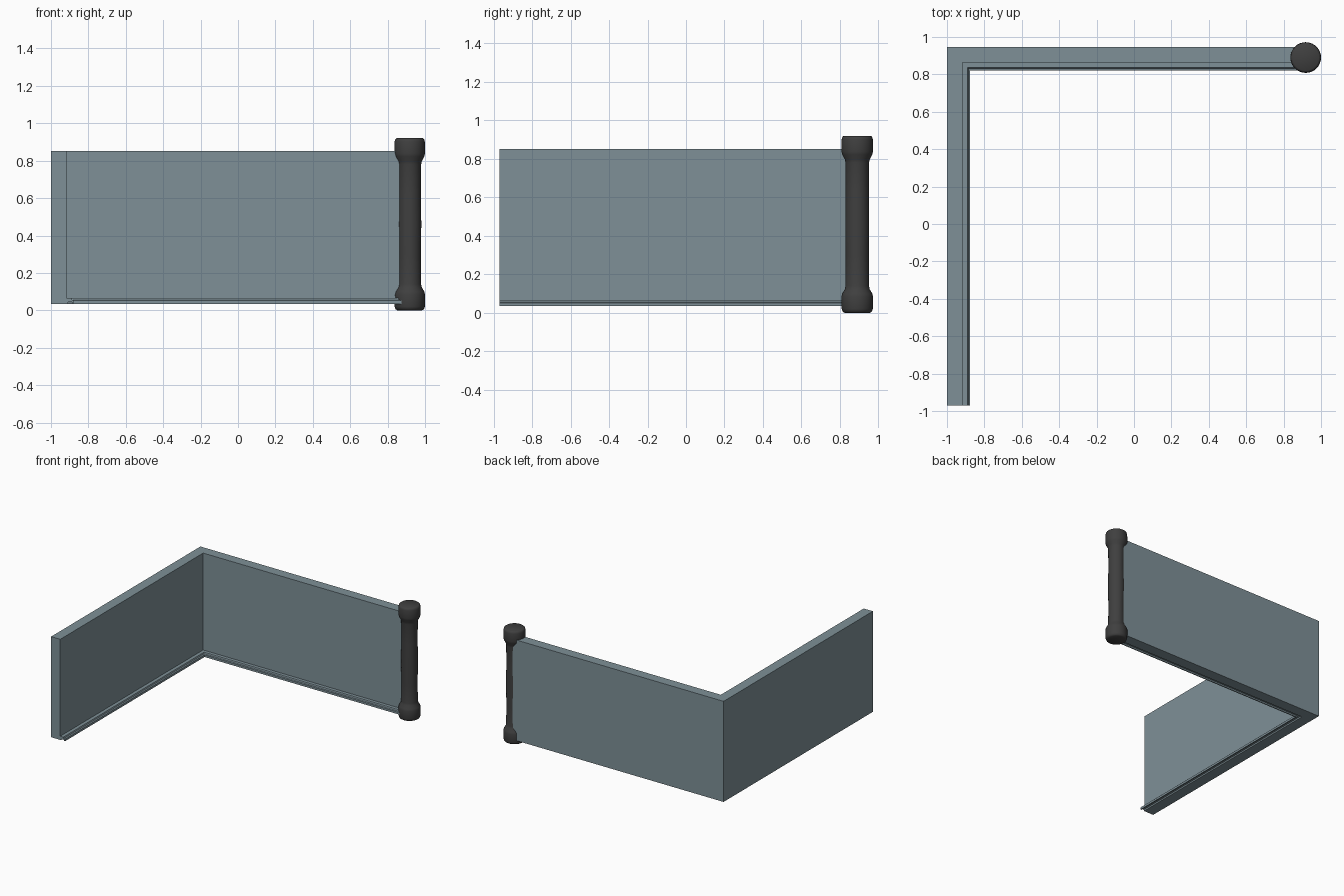
import bpy, bmesh, math

if "Cube" in bpy.data.objects:
    bpy.data.objects.remove(bpy.data.objects["Cube"])


def material(name, rgb):
    m = bpy.data.materials.new(name)
    m.diffuse_color = (*rgb, 1)
    m.use_nodes = True
    m.node_tree.nodes["Principled BSDF"].inputs["Base Color"].default_value = m.diffuse_color
    return m


def finish(name, bm, mat):
    bmesh.ops.recalc_face_normals(bm, faces=bm.faces)
    me = bpy.data.meshes.new(name)
    bm.to_mesh(me)
    bm.free()
    ob = bpy.data.objects.new(name, me)
    bpy.context.collection.objects.link(ob)
    me.materials.append(mat)
    return ob


wall_mat = material("wall_grey_blue", (0.21, 0.28, 0.31))
post_mat = material("post_dark", (0.05, 0.05, 0.05))

# L-shaped wall: section (distance from outer face, z) swept round a mitred corner,
# with a stepped ledge inside and a shallow groove underneath
section = [(0, 0.035), (0, 0.852), (0.082, 0.852), (0.082, 0.065),
           (0.11, 0.065), (0.114, 0.055), (0.124, 0.052), (0.124, 0.035),
           (0.116, 0.035), (0.113, 0.045), (0.092, 0.045), (0.089, 0.035)]
X0, Y0, Y1, END = -1.0, -0.97, 0.946, 0.917
bm = bmesh.new()
rings = [
    [bm.verts.new((X0 + d, Y0, z)) for d, z in section],
    [bm.verts.new((X0 + d, Y1 - d, z)) for d, z in section],
    [bm.verts.new((END, Y1 - d, z)) for d, z in section],
]
n = len(section)
for a, b in zip(rings, rings[1:]):
    for i in range(n):
        j = (i + 1) % n
        bm.faces.new((a[i], a[j], b[j], b[i]))
bm.faces.new(rings[0])
bm.faces.new(rings[-1])
finish("corner_wall", bm, wall_mat)

# Turned corner post: (radius, z) profile revolved
profile = [(0.066, 0), (0.076, 0.006), (0.081, 0.02), (0.082, 0.085), (0.078, 0.1),
           (0.065, 0.122), (0.061, 0.14), (0.060, 0.3), (0.062, 0.46), (0.060, 0.62),
           (0.061, 0.78), (0.065, 0.798), (0.078, 0.822), (0.082, 0.838),
           (0.081, 0.902), (0.077, 0.915), (0.070, 0.92)]
SIDES = 32
bm = bmesh.new()
rings = [[bm.verts.new((r * math.cos(k * math.tau / SIDES),
                        r * math.sin(k * math.tau / SIDES), z)) for k in range(SIDES)]
         for r, z in profile]
for a, b in zip(rings, rings[1:]):
    for k in range(SIDES):
        m = (k + 1) % SIDES
        bm.faces.new((a[k], a[m], b[m], b[k]))
bm.faces.new(rings[0])
bm.faces.new(rings[-1])
post = finish("corner_post", bm, post_mat)
post.location = (0.918, 0.89, 0)
bpy.context.view_layer.objects.active = post
post.select_set(True)
bpy.ops.object.shade_smooth_by_angle(angle=math.radians(40))
